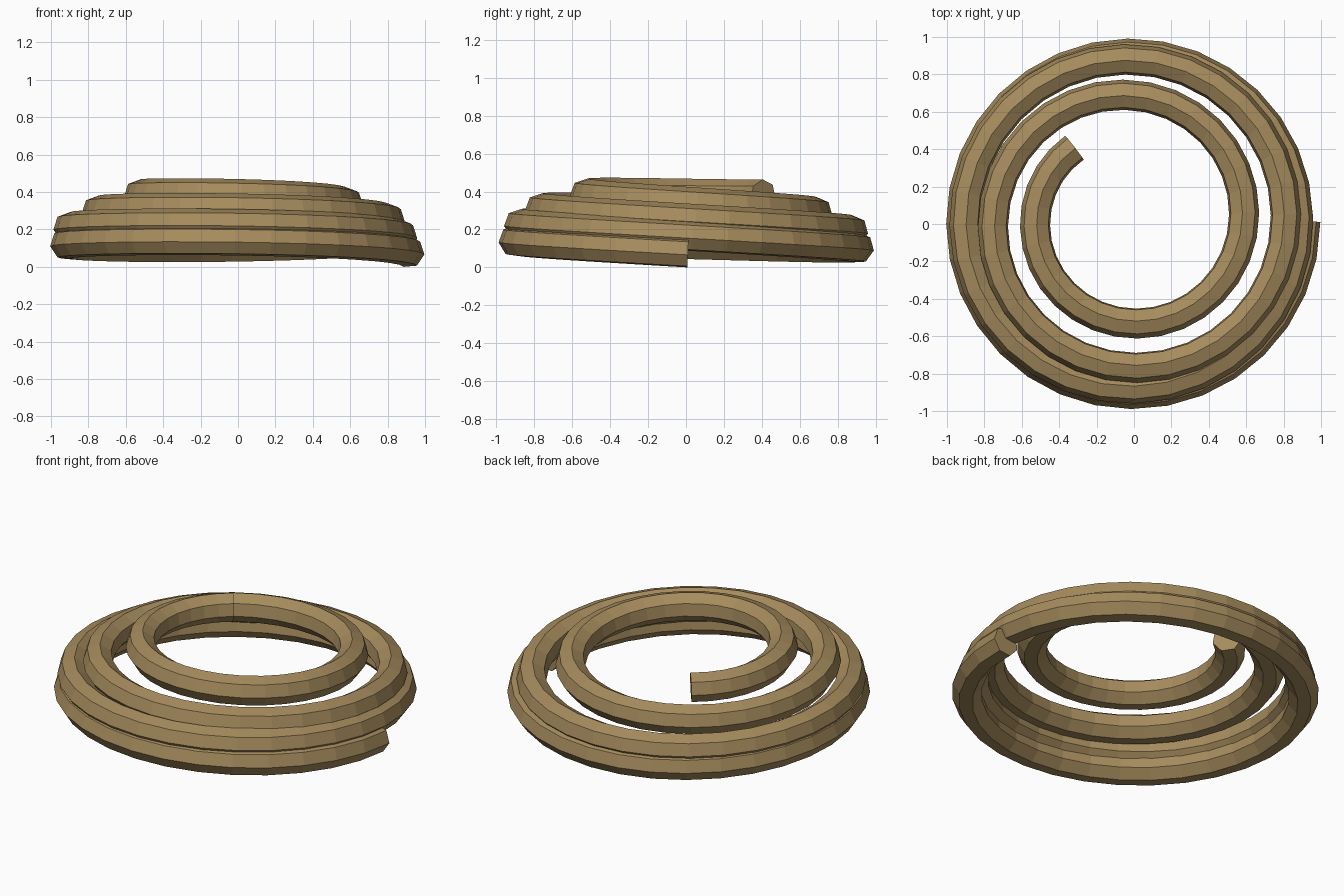
import bpy
import bmesh
from math import sin, cos, pi, radians
from mathutils import Matrix, Vector

cube = bpy.data.objects.get("Cube")
if cube:
    bpy.data.objects.remove(cube, do_unlink=True)

SIDES = 7             # sides of the coil's cross-section
STEPS = 32            # segments per turn
TURNS = 3.645
PITCH = 0.088         # rise per turn
TUBE = 0.083          # radius of the cross-section
ROLL = radians(5)     # inward lean of the section's ridge
# Coil radius at every half turn
RADII = [0.934, 0.902, 0.896, 0.885, 0.83, 0.732, 0.606, 0.507, 0.45]


def coil_radius(turn):
    """Smooth interpolation through the half-turn radii."""
    i = min(int(turn * 2), len(RADII) - 2)
    f = turn * 2 - i
    a, b = RADII[max(i - 1, 0)], RADII[i]
    c, d = RADII[i + 1], RADII[min(i + 2, len(RADII) - 1)]
    return b + f / 2 * (c - a + f * (2*a - 5*b + 4*c - d + f * (3*(b - c) + d - a)))


def section(bm, turn):
    """One cross-section, ridge up, standing across the path."""
    angle = -2 * pi * turn
    outward = Vector((cos(angle), sin(angle), 0))
    ring = []
    for k in range(SIDES):
        a = pi / 2 + ROLL + 2 * pi * k / SIDES
        point = outward * (coil_radius(turn) + TUBE * cos(a))
        point.z = PITCH * turn + TUBE * sin(a)
        ring.append(bm.verts.new(point))
    return ring


# Spiral coil: sections swept clockwise and upward, then capped
bm = bmesh.new()
count = round(TURNS * STEPS)
rings = [section(bm, TURNS * i / count) for i in range(count + 1)]
for r, s in zip(rings, rings[1:]):
    for k in range(SIDES):
        n = (k + 1) % SIDES
        bm.faces.new((r[k], r[n], s[n], s[k]))
bm.faces.new(rings[0])
bm.faces.new(rings[-1])
bmesh.ops.recalc_face_normals(bm, faces=bm.faces)

# Slight lean towards the back, then rest the coil on the ground
bm.transform(Matrix.Rotation(-0.044, 4, 'X'))
low = min(v.co.z for v in bm.verts)
bm.transform(Matrix.Translation((-0.02, 0.01, -low)))

mesh = bpy.data.meshes.new("spiral_coil")
bm.to_mesh(mesh)
bm.free()

# Tan brown finish
tan = bpy.data.materials.new("tan_brown")
tan.use_nodes = True
color = (0.38, 0.26, 0.11, 1)
tan.diffuse_color = color
tan.node_tree.nodes["Principled BSDF"].inputs["Base Color"].default_value = color
mesh.materials.append(tan)

coil = bpy.data.objects.new("spiral_coil", mesh)
bpy.context.collection.objects.link(coil)
